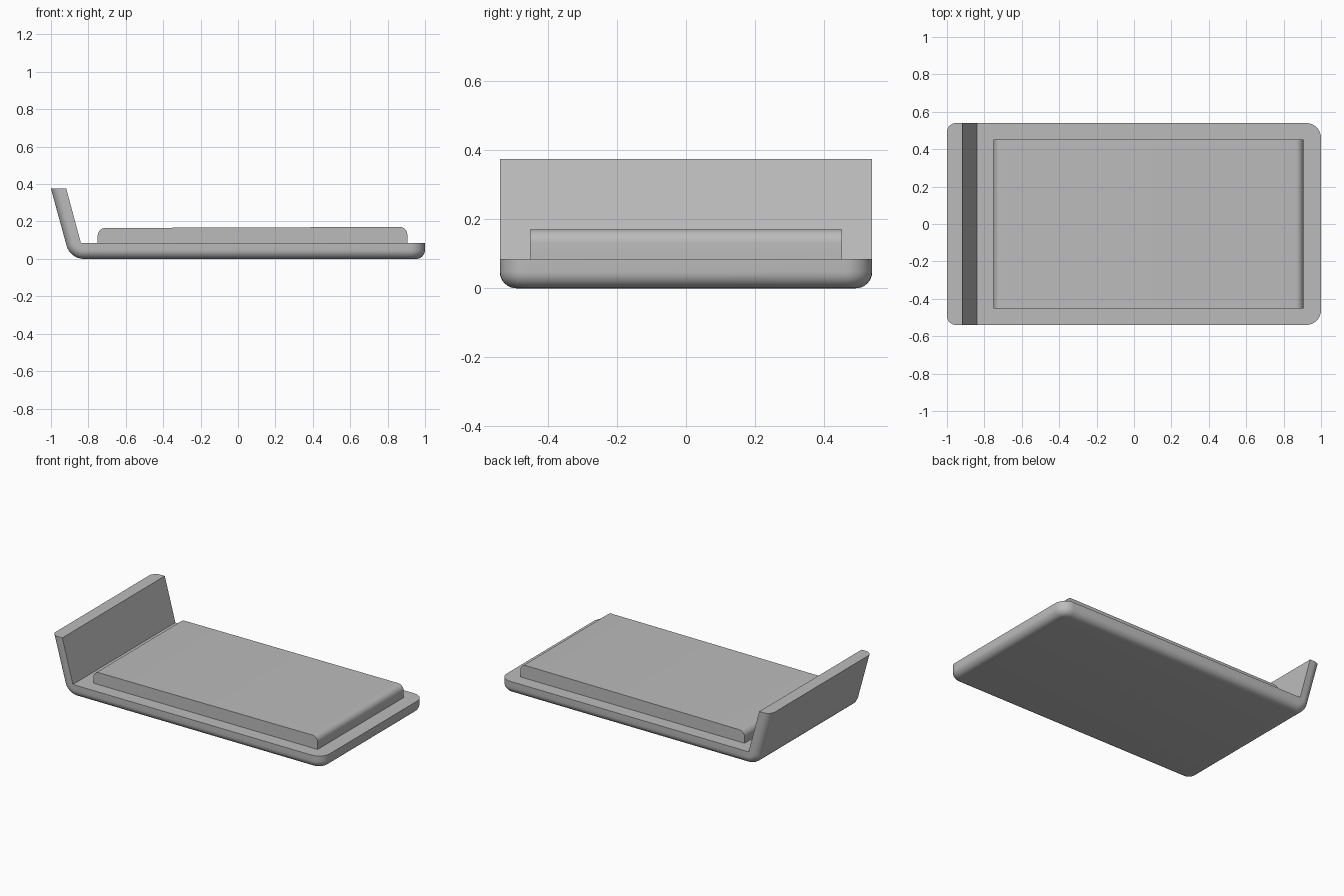
import bpy, bmesh, math

cube = bpy.data.objects.get("Cube")
if cube:
    bpy.data.objects.remove(cube, do_unlink=True)

grey = bpy.data.materials.new("plain grey")
grey.use_nodes = True
colour = (0.5, 0.5, 0.5, 1)
grey.diffuse_color = colour
grey.node_tree.nodes["Principled BSDF"].inputs["Base Color"].default_value = colour


def extrude_profile(profile, half_width):
    """Extrude an XZ outline across y."""
    bm = bmesh.new()
    face = bm.faces.new([bm.verts.new((x, -half_width, z)) for x, z in profile])
    out = bmesh.ops.extrude_face_region(bm, geom=[face])
    moved = [g for g in out["geom"] if isinstance(g, bmesh.types.BMVert)]
    bmesh.ops.translate(bm, verts=moved, vec=(0, 2 * half_width, 0))
    bmesh.ops.recalc_face_normals(bm, faces=bm.faces)
    return bm


def round_edges(bm, rule, radius, segments=8):
    edges = [e for e in bm.edges if rule(*[v.co for v in e.verts])]
    bmesh.ops.bevel(bm, geom=edges, offset=radius, segments=segments,
                    profile=0.5, affect='EDGES', clamp_overlap=True)


def finish(bm, name):
    mesh = bpy.data.meshes.new(name)
    bm.to_mesh(mesh)
    bm.free()
    obj = bpy.data.objects.new(name, mesh)
    bpy.context.collection.objects.link(obj)
    mesh.materials.append(grey)
    bpy.ops.object.select_all(action='DESELECT')
    obj.select_set(True)
    bpy.context.view_layer.objects.active = obj
    bpy.ops.object.shade_smooth_by_angle(angle=math.radians(30))


# Bed frame: platform and leaning headboard in one bent slab
TOP, DECK, HALF = 0.375, 0.085, 0.54
frame = extrude_profile([(-1, TOP), (-0.897, 0), (1, 0), (1, DECK),
                         (-0.84, DECK), (-0.918, TOP)], HALF)

# Bend below the headboard
round_edges(frame, lambda a, b: max(a.z, b.z) < 0.001 and max(a.x, b.x) < -0.8
            and abs(a.y - b.y) > 0.5, 0.07)
# Vertical corners at the foot
round_edges(frame, lambda a, b: min(a.x, b.x) > 0.999 and abs(a.y - b.y) < 0.001,
            0.08)


# Soft rim around the underside and up the back of the headboard
def outer(v):
    return v.z < 0.001 or v.x < -0.897 + 0.001 - 0.2747 * v.z


bend_faces = [f for f in frame.faces
              if f.normal.z < -0.1 and abs(f.normal.y) < 0.01]
rim = [e for f in bend_faces for e in f.edges
       if sum(g in bend_faces for g in e.link_faces) == 1
       and not all(v.co.z > TOP - 0.001 for v in e.verts)]
bmesh.ops.bevel(frame, geom=rim, offset=0.048, segments=8, profile=0.5,
                affect='EDGES', clamp_overlap=True)
finish(frame, "bed_frame")

# Mattress: sharp long sides, rounded head and foot edges
mattress = extrude_profile([(-0.75, DECK), (0.905, DECK),
                            (0.905, 0.171), (-0.75, 0.165)], 0.453)
round_edges(mattress, lambda a, b: min(a.z, b.z) > 0.16 and abs(a.y - b.y) > 0.5,
            0.04)
finish(mattress, "mattress")
